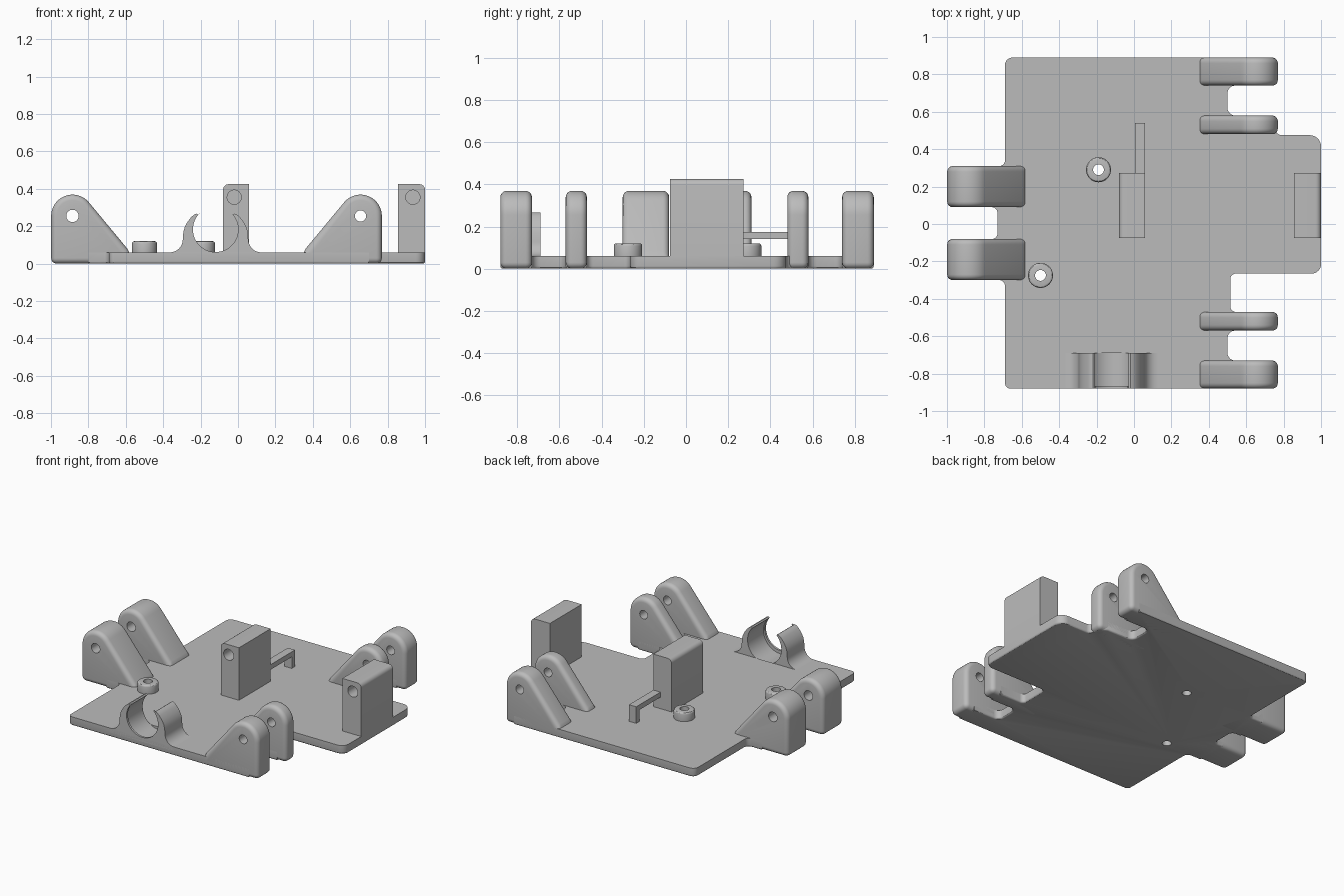
import bpy, bmesh
from math import cos, sin, pi, atan2, acos, hypot, radians
from mathutils import Vector

if "Cube" in bpy.data.objects:
    bpy.data.objects.remove(bpy.data.objects["Cube"], do_unlink=True)

grey = bpy.data.materials.new("plain grey")
grey.use_nodes = True
grey.diffuse_color = (0.5, 0.5, 0.5, 1)
grey.node_tree.nodes["Principled BSDF"].inputs["Base Color"].default_value = (0.5, 0.5, 0.5, 1)


def arc(cx, cy, r, a0, a1, n=16):
    """Points on an arc, angles in radians."""
    steps = [a0 + (a1 - a0) * i / n for i in range(n + 1)]
    return [(cx + r * cos(a), cy + r * sin(a)) for a in steps]


def rounded(corners, n=6):
    """Outline with each (x, y, radius) corner filleted."""
    out = []
    for i, (x, y, r) in enumerate(corners):
        p = Vector((x, y))
        if r == 0:
            out.append((x, y))
            continue
        u = (Vector(corners[i - 1][:2]) - p).normalized() * r
        v = (Vector(corners[(i + 1) % len(corners)][:2]) - p).normalized() * r
        for k in range(n + 1):
            t = k / n * pi / 2
            out.append(tuple(p + u * (1 - sin(t)) + v * (1 - cos(t))))
    return out


def extrude(name, pts, lo, hi, axis="Y", bottom_bevel=0):
    """Prism from an outline: (x, z) along Y or (x, y) along Z."""
    bm = bmesh.new()
    place = (lambda a, b: (a, lo, b)) if axis == "Y" else (lambda a, b: (a, b, lo))
    face = bm.faces.new([bm.verts.new(place(*p)) for p in pts])
    grown = bmesh.ops.extrude_face_region(bm, geom=[face])
    moved = [g for g in grown["geom"] if isinstance(g, bmesh.types.BMVert)]
    step = Vector((0, hi - lo, 0)) if axis == "Y" else Vector((0, 0, hi - lo))
    bmesh.ops.translate(bm, verts=moved, vec=step)
    bmesh.ops.recalc_face_normals(bm, faces=bm.faces)
    if bottom_bevel:
        rim = [e for e in bm.edges if all(abs(v.co.z - lo) < 1e-5 for v in e.verts)]
        bmesh.ops.bevel(bm, geom=rim, offset=bottom_bevel, segments=3, profile=0.5,
                        affect="EDGES", clamp_overlap=True)
    mesh = bpy.data.meshes.new(name)
    bm.to_mesh(mesh)
    bm.free()
    ob = bpy.data.objects.new(name, mesh)
    bpy.context.collection.objects.link(ob)
    mesh.materials.append(grey)
    return ob


def activate(ob):
    bpy.ops.object.select_all(action="DESELECT")
    ob.select_set(True)
    bpy.context.view_layer.objects.active = ob


def bevel(ob, width, segments=5):
    activate(ob)
    mod = ob.modifiers.new("round", "BEVEL")
    mod.width, mod.segments, mod.use_clamp_overlap = width, segments, False
    mod.limit_method, mod.angle_limit = "ANGLE", radians(30)
    bpy.ops.object.modifier_apply(modifier=mod.name)


def cut(ob, cutter):
    activate(ob)
    mod = ob.modifiers.new("cut", "BOOLEAN")
    mod.operation, mod.solver, mod.object = "DIFFERENCE", "EXACT", cutter
    bpy.ops.object.modifier_apply(modifier=mod.name)
    bpy.data.objects.remove(cutter, do_unlink=True)


def smooth(ob):
    activate(ob)
    bpy.ops.object.shade_smooth_by_angle(angle=radians(30))


def disc(cx, cy, r, n=32):
    return arc(cx, cy, r, 0, 2 * pi, n)[:-1]


# Base plate with notches, tabs and tongue
outline = [
    (-0.69, -0.88, 0.03), (0.7, -0.88, 0), (0.7, -0.73, 0), (0.5, -0.73, 0.04),
    (0.5, -0.57, 0.04), (0.7, -0.57, 0), (0.7, -0.47, 0), (0.515, -0.47, 0.03),
    (0.515, -0.265, 0.03), (1, -0.265, 0.05), (1, 0.475, 0.06), (0.755, 0.475, 0.035),
    (0.755, 0.55, 0), (0.7, 0.58, 0), (0.5, 0.58, 0.04), (0.5, 0.74, 0.04),
    (0.7, 0.74, 0), (0.7, 0.89, 0), (-0.69, 0.89, 0.04), (-0.69, 0.31, 0.03),
    (-0.8, 0.31, 0), (-0.8, 0.09, 0), (-0.73, 0.09, 0.03), (-0.73, -0.08, 0.03),
    (-0.8, -0.08, 0), (-0.8, -0.3, 0), (-0.69, -0.3, 0.03),
]
plate = extrude("base_plate", rounded(outline), 0, 0.06, "Z", 0.012)

# Screw bosses with holes through the plate
for i, (x, y) in enumerate([(-0.19, 0.29), (-0.5, -0.275)]):
    boss = extrude(f"screw_boss_{i + 1}", disc(x, y, 0.067), 0.03, 0.12, "Z")
    bevel(boss, 0.012, 3)
    for ob in (boss, plate):
        cut(ob, extrude("hole_cutter", disc(x, y, 0.029), -0.1, 0.3, "Z"))
    smooth(boss)

# Round cable clip, half profile mirrored about its centre
CX, CZ, R = -0.12, 0.17, 0.13
cut(plate, extrude("groove_cutter", disc(CX, CZ, R, 64), -0.865, -0.69))
smooth(plate)
side = [(0.245, 0.03)] + arc(0.245, 0.13, 0.07, -pi / 2, -pi, 8)
side += [(0.172, 0.17), (0.165, 0.195), (0.152, 0.22), (0.132, 0.247), (0.115, 0.262), (0.1, 0.267)]
right = [(CX + x, z) for x, z in side]
left = [(CX - x, z) for x, z in reversed(side)]
bore = arc(CX, CZ, R, pi / 4, -5 * pi / 4, 40)
smooth(extrude("cable_clip", right + bore + left, -0.88, -0.69))
inner = arc(CX, CZ + 0.013, 0.121, -5 * pi / 4, pi / 4, 40)
smooth(extrude("clip_lip", bore + inner, -0.88, -0.865))


# Sloped hinge brackets
def bracket(name, cx, flip, y0, y1, hole):
    cz, r, dx, dz = 0.255, 0.114, -0.31, -0.195
    tangent = atan2(dz, dx) + 2 * pi - acos(r / hypot(dx, dz))
    pts = [(dx, 0), (r, 0)]
    pts += [(x, z + cz) for x, z in arc(0, 0, r, 0, tangent, 20)] + [(dx, cz + dz)]
    ob = extrude(name, [(cx + flip * x, z) for x, z in pts], y0, y1)
    bevel(ob, 0.03)
    cut(ob, extrude("pin_cutter", disc(cx, cz, hole), y0 - 0.1, y1 + 0.1))
    smooth(ob)


for name, y0, y1 in [("front_outer", -0.88, -0.73), ("front_inner", -0.57, -0.47),
                     ("back_inner", 0.48, 0.58), ("back_outer", 0.74, 0.89)]:
    bracket(name + "_bracket", 0.655, 1, y0, y1, 0.03)
for name, y0, y1 in [("front", -0.3, -0.08), ("back", 0.09, 0.31)]:
    bracket(name + "_right_bracket", -0.885, -1, y0, y1, 0.033)

# Upright blocks with a blind hole in the front
for name, x0, x1, hx, rl, rr, z0 in [("middle_block", -0.08, 0.06, -0.02, 0.03, 0, 0.03),
                                     ("edge_block", 0.855, 1.0, 0.935, 0, 0.03, 0.012)]:
    pts = rounded([(x0, z0, 0), (x1, z0, 0), (x1, 0.425, rr), (x0, 0.425, rl)])
    block = extrude(name, pts, -0.075, 0.273)
    cut(block, extrude("blind_cutter", disc(hx, 0.355, 0.038), -0.2, 0.12))
    smooth(block)

# Hook arm behind the middle block, dropping to the plate
for name, y0, y1, z0 in [("hook_arm", 0.26, 0.54, 0.14), ("hook_leg", 0.505, 0.54, 0.05)]:
    extrude(name, [(0.005, z0), (0.06, z0), (0.06, 0.175), (0.005, 0.175)], y0, y1)
